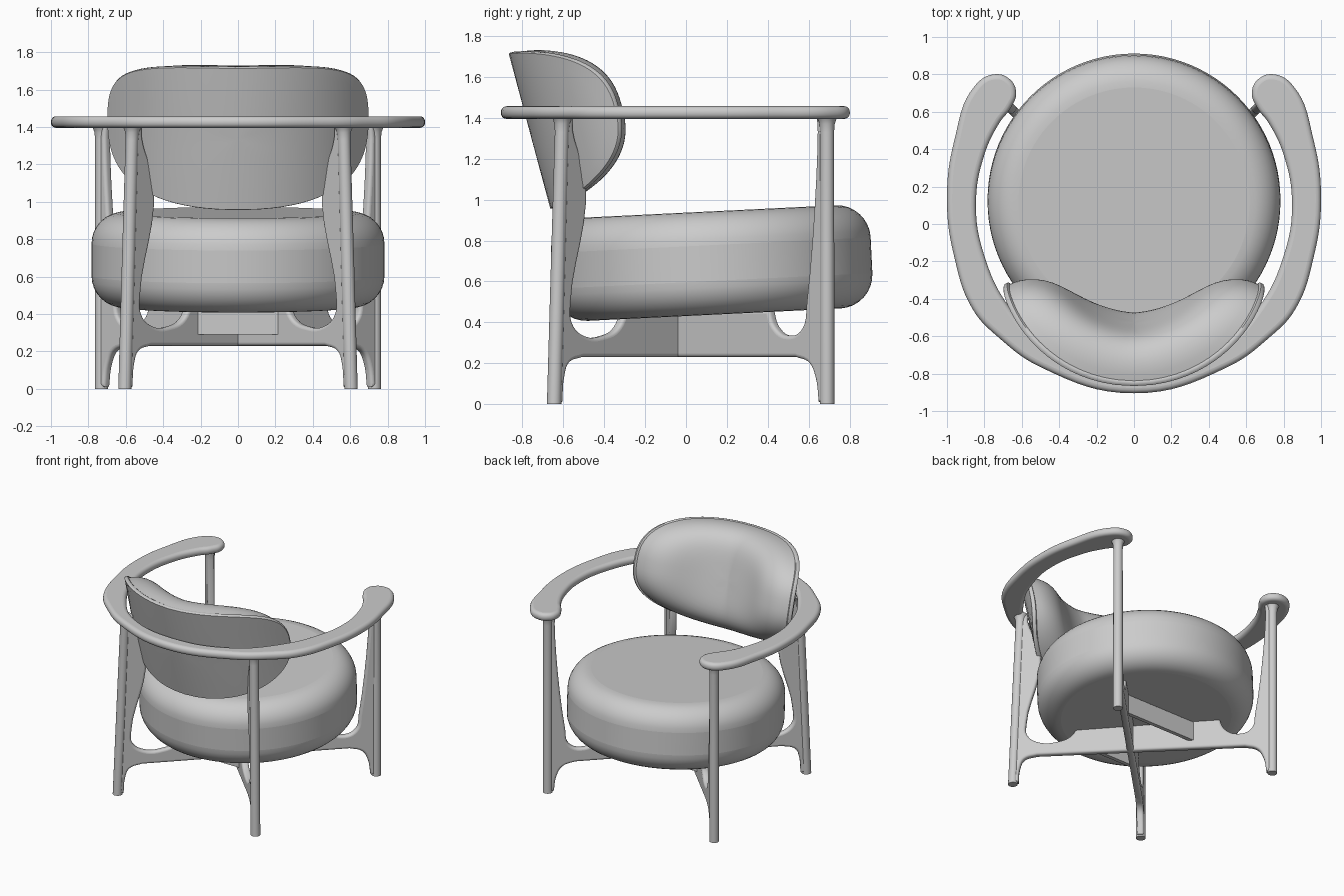
import bpy, bmesh, math
from mathutils import Matrix, Vector

if "Cube" in bpy.data.objects:
    bpy.data.objects.remove(bpy.data.objects["Cube"])

grey = bpy.data.materials.new("light_grey")
grey.use_nodes = True
grey.diffuse_color = (0.6, 0.6, 0.6, 1)
grey.node_tree.nodes["Principled BSDF"].inputs["Base Color"].default_value = (0.6, 0.6, 0.6, 1)


def finish(obj, angle=40):
    """Apply the material and smooth shading."""
    bpy.ops.object.select_all(action="DESELECT")
    obj.select_set(True)
    bpy.context.view_layer.objects.active = obj
    if obj.type == "CURVE":
        bpy.ops.object.convert(target="MESH")
        obj = bpy.context.object
    obj.data.materials.clear()
    obj.data.materials.append(grey)
    bpy.ops.object.shade_smooth_by_angle(angle=math.radians(angle))
    return obj


def mesh_object(name, bm):
    bmesh.ops.recalc_face_normals(bm, faces=bm.faces)
    mesh = bpy.data.meshes.new(name)
    bm.to_mesh(mesh)
    bm.free()
    obj = bpy.data.objects.new(name, mesh)
    bpy.context.collection.objects.link(obj)
    return obj


def rings_object(name, rings):
    """Join equal rings of points into a closed skin with capped ends."""
    bm = bmesh.new()
    loops = [[bm.verts.new(p) for p in ring] for ring in rings]
    n = len(loops[0])
    for a, b in zip(loops, loops[1:]):
        for i in range(n):
            j = (i + 1) % n
            bm.faces.new((a[i], a[j], b[j], b[i]))
    bm.faces.new(loops[0])
    bm.faces.new(loops[-1])
    return mesh_object(name, bm)


def slab(name, points, half, bevel, matrix, resolution=6):
    """Flat plate with rounded edges; points marked 'v' are sharp corners."""
    curve = bpy.data.curves.new(name, "CURVE")
    curve.dimensions, curve.fill_mode = "2D", "BOTH"
    curve.extrude, curve.bevel_depth = half - bevel, bevel
    curve.bevel_resolution, curve.offset = 4, -bevel
    curve.resolution_u = resolution
    spline = curve.splines.new("BEZIER")
    spline.bezier_points.add(len(points) - 1)
    spline.use_cyclic_u = True
    for bp, p in zip(spline.bezier_points, points):
        bp.co = (p[0], p[1], 0)
        bp.handle_left_type = bp.handle_right_type = "VECTOR" if len(p) > 2 else "AUTO"
    obj = bpy.data.objects.new(name, curve)
    bpy.context.collection.objects.link(obj)
    obj.matrix_world = matrix
    return finish(obj)


# Seat cushion: thick tilted disc with soft rims
bpy.ops.mesh.primitive_cylinder_add(vertices=96, radius=0.783, depth=0.505,
                                    location=(0, 0.125, 0.69),
                                    rotation=(math.radians(2.8), 0, 0))
seat = bpy.context.object
seat.name = "seat_cushion"
soft = seat.modifiers.new("soft_rim", "BEVEL")
soft.width, soft.segments, soft.limit_method = 0.165, 8, "ANGLE"
soft.angle_limit = math.radians(40)
finish(seat, 60)

# Armrest: one bent rail, wide at the arms and narrow at the back
outer = [(0.5, -0.765), (0.72, -0.61), (0.86, -0.46), (0.96, -0.18), (1.0, 0.13),
         (0.96, 0.45), (0.85, 0.74), (0.75, 0.80)]
inner = [(0.665, 0.775), (0.63, 0.70), (0.66, 0.62), (0.72, 0.54), (0.80, 0.37),
         (0.845, 0.1), (0.80, -0.17), (0.67, -0.44), (0.43, -0.68)]
half_path = outer + inner
path = [(0, -0.905)] + half_path + [(0, -0.79)] + [(-x, y) for x, y in reversed(half_path)]
slab("armrest", path, 0.031, 0.028, Matrix.Translation((0, 0, 1.426)), 8)

# Two crossing frames, each a shaped plate with a back and a front leg
plate = [(-0.605, 0.01, "v"), (-0.565, 1.41, "v"), (-0.525, 1.41, "v"), (-0.525, 1.34),
         (-0.46, 1.10), (-0.535, 0.5), (-0.53, 0.40), (-0.47, 0.335), (-0.37, 0.335),
         (-0.31, 0.37), (-0.27, 0.45, "v"), (0.46, 0.46, "v"), (0.485, 0.38),
         (0.55, 0.335), (0.62, 0.37), (0.642, 0.5), (0.695, 1.33), (0.69, 1.41, "v"),
         (0.73, 1.41, "v"), (0.73, 0.01, "v"), (0.70, 0.01, "v"), (0.685, 0.13),
         (0.655, 0.20), (0.59, 0.23, "v"), (-0.48, 0.23, "v"), (-0.545, 0.20),
         (-0.567, 0.13), (-0.575, 0.01, "v")]
root2 = math.sqrt(2)
for side, label in ((1, "a"), (-1, "b")):
    along, up = Vector((side, 1, 0)) / root2, Vector((0, 0, 1))
    matrix = Matrix((along, up, along.cross(up))).transposed().to_4x4()
    matrix.translation = (0, -0.04, 0)
    points = [(p[0] * root2,) + p[1:] for p in plate]
    slab("cross_frame_" + label, points, 0.026, 0.018, matrix)
    for end, foot, top in (("back", -0.605, -0.565), ("front", 0.73, 0.73)):
        rings = []
        for z, r in ((0, 0.035), (0.7, 0.035), (1.33, 0.034), (1.37, 0.037),
                     (1.39, 0.044), (1.41, 0.056)):
            t = foot + (top - foot) * z / 1.41
            rings.append([(side * t + r * math.cos(math.tau * i / 24),
                           t - 0.04 + r * math.sin(math.tau * i / 24), z) for i in range(24)])
        finish(rings_object(f"{end}_leg_{label}", rings))

# Struts under the seat, between the crossing frames
for name, y, half_width in (("back_strut", -0.275, 0.235), ("front_strut", 0.29, 0.33)):
    bpy.ops.mesh.primitive_cube_add(size=1, location=(0, y, 0.365))
    strut = bpy.context.object
    strut.name = name
    strut.scale = (2 * half_width, 0.03, 0.15)
    finish(strut)

# Backrest: curved shell and pillow, both on a tilted cylinder
RADIUS, SPREAD, HALF_HEIGHT = 0.78, 1.12, 0.395
tilt = Matrix.Translation((0, -0.765, 1.335)) @ Matrix.Rotation(math.radians(15), 4, "X")


def back_ring(r, depth, steps=96):
    """Rounded-rectangle ring at relative size r, lifted off the shell by depth."""
    ring = []
    for i in range(steps):
        c, s = math.cos(math.tau * i / steps), math.sin(math.tau * i / steps)
        a = r * SPREAD * math.copysign(abs(c) ** 0.8, c)
        h = r * HALF_HEIGHT * math.copysign(abs(s) ** 0.8, s)
        d = depth * (1 + 0.2 * abs(a) / SPREAD)
        rho = RADIUS - d
        ring.append(tilt @ Vector((rho * math.sin(a), RADIUS - rho * math.cos(a), h)))
    return ring


sizes = [0.03] + [i / 10 for i in range(1, 10)]
shell = [(r, 0) for r in sizes] + [(0.99, 0), (1, 0.008), (1, 0.022), (0.985, 0.028)]
shell += [(r, 0.028) for r in reversed(sizes)]
finish(rings_object("backrest_shell", [back_ring(r, d) for r, d in shell]), 50)

swell = [math.sin(math.pi / 2 * i / 14) for i in range(14, 0, -1)]
pillow = [(r, 0.015) for r in sizes]
pillow += [(0.985 * r, 0.027 + 0.22 * (1 - r ** 5) ** 0.5) for r in swell] + [(0.02, 0.247)]
finish(rings_object("backrest_pillow", [back_ring(r, d) for r, d in pillow]), 60)
